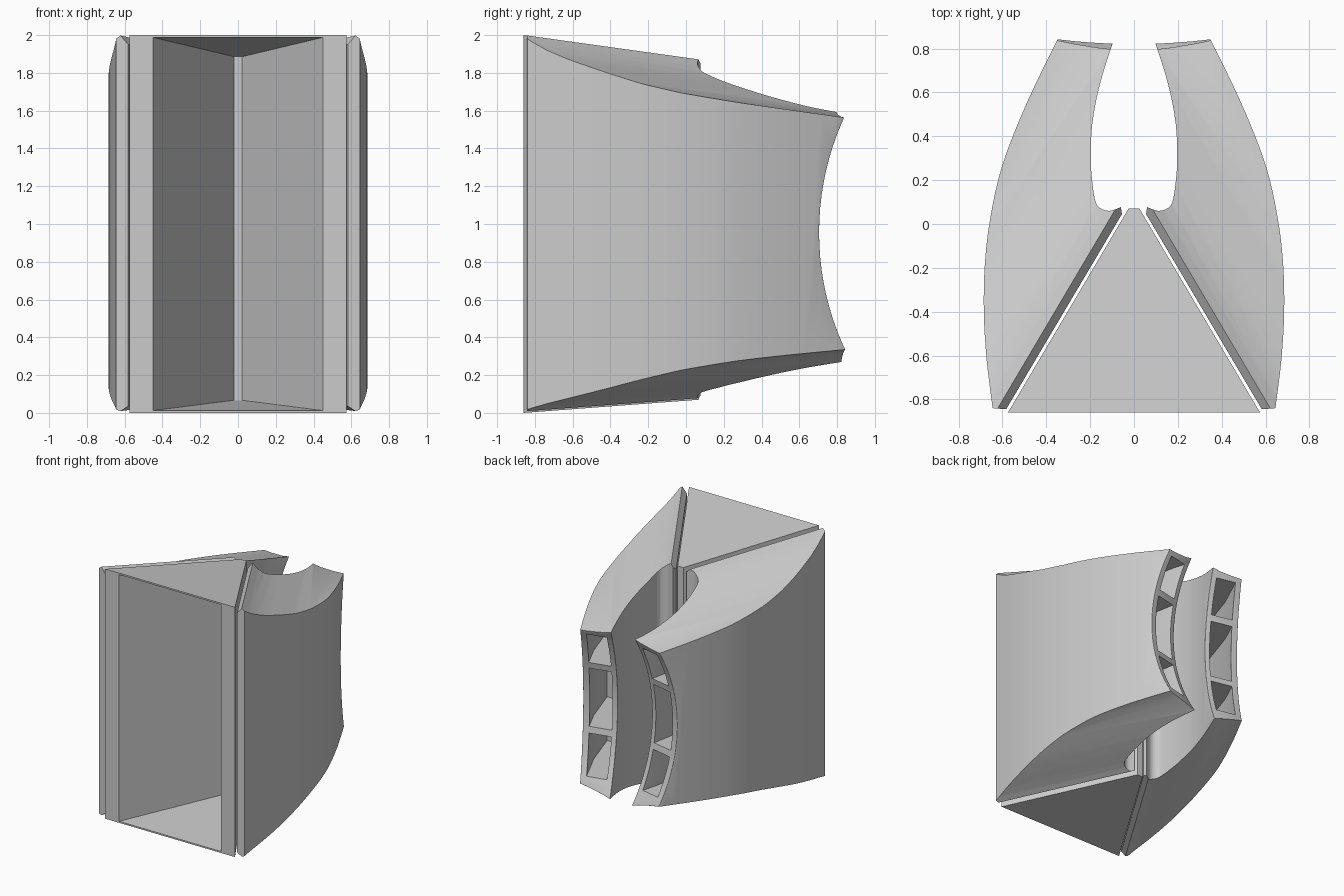
import bpy, bmesh, math
from mathutils import Matrix, Vector

cube = bpy.data.objects.get("Cube")
if cube:
    bpy.data.objects.remove(cube, do_unlink=True)

grey = bpy.data.materials.new("plain_grey")
grey.use_nodes = True
grey.diffuse_color = (0.6, 0.6, 0.6, 1)
grey.node_tree.nodes["Principled BSDF"].inputs["Base Color"].default_value = (0.6, 0.6, 0.6, 1)


def make_object(name, bm):
    bmesh.ops.recalc_face_normals(bm, faces=bm.faces)
    mesh = bpy.data.meshes.new(name)
    bm.to_mesh(mesh)
    bm.free()
    obj = bpy.data.objects.new(name, mesh)
    bpy.context.collection.objects.link(obj)
    return obj


def prism(outline, low, high, splits=()):
    """Extrude a plan outline; low and high give z at each plan point."""
    bm = bmesh.new()
    bottom = [bm.verts.new((x, y, 0)) for x, y in outline]
    top = [bm.verts.new((x, y, 1)) for x, y in outline]
    bm.faces.new(bottom)
    bm.faces.new(top)
    for i in range(len(outline)):
        j = (i + 1) % len(outline)
        bm.faces.new((bottom[i], bottom[j], top[j], top[i]))
    for point, normal in splits:
        geom = bm.verts[:] + bm.edges[:] + bm.faces[:]
        bmesh.ops.bisect_plane(bm, geom=geom, plane_co=point, plane_no=normal)
    for v in bm.verts:
        v.co.z = (high if v.co.z > 0.5 else low)(v.co.x, v.co.y)
    return bm


def cut(obj, cutter):
    """Subtract the cutter, bake the result and discard the cutter."""
    mod = obj.modifiers.new("cut", "BOOLEAN")
    mod.operation = "DIFFERENCE"
    mod.solver = "EXACT"
    mod.object = cutter
    cutter.hide_render = True
    bpy.context.view_layer.update()
    graph = bpy.context.evaluated_depsgraph_get()
    mesh = bpy.data.meshes.new_from_object(obj.evaluated_get(graph))
    obj.modifiers.clear()
    obj.data = mesh
    bpy.data.objects.remove(cutter, do_unlink=True)


def spline(points, steps=4):
    """Smooth curve through plan points."""
    p = [Vector(q) for q in points]
    p = [2 * p[0] - p[1]] + p + [2 * p[-1] - p[-2]]
    curve = []
    for a, b, c, d in zip(p, p[1:], p[2:], p[3:]):
        for k in range(steps):
            t = k / steps
            curve.append(0.5 * (2 * b + (c - a) * t + (2 * a - 5 * b + 4 * c - d) * t ** 2
                                + (3 * b - a - 3 * c + d) * t ** 3))
    return [tuple(q) for q in curve] + [tuple(points[-1])]


def finish(obj):
    obj.data.materials.clear()
    obj.data.materials.append(grey)
    bpy.ops.object.select_all(action="DESELECT")
    obj.select_set(True)
    bpy.context.view_layer.objects.active = obj
    bpy.ops.object.shade_smooth_by_angle(angle=math.radians(28))


# Central wedge: a hollow horn open at the front
def wedge_low(x, y):
    return 0.075 * (y + 0.86)


def wedge_high(x, y):
    return 2 - 0.14 * (y + 0.86)


def trapezoid(x0, y0, x1, y1):
    return [(-x0, y0), (x0, y0), (x1, y1), (-x1, y1)]


wedge = make_object("centre_wedge", prism(trapezoid(0.575, -0.86, 0.025, 0.07), wedge_low, wedge_high))
cavity = make_object("wedge_cavity", prism(trapezoid(0.474, -0.9, 0.022, -0.13),
                                           lambda x, y: wedge_low(x, y) + 0.012,
                                           lambda x, y: wedge_high(x, y) - 0.012))
cut(wedge, cavity)
finish(wedge)

# Side wing caps fall away with distance from the wedge wall
origin = Vector((0.575, -0.86, 0))
along = Vector((-0.55, 0.93, 0)).normalized()
away = Vector((0.93, 0.55, 0)).normalized()
DIST = [0.014, 0.05, 0.09, 0.136, 0.2, 0.265, 0.33, 0.41, 0.5, 0.6, 0.7]
TOP_DROP = [0.045, 0, 0.036, 0.07, 0.105, 0.134, 0.162, 0.196, 0.222, 0.238, 0.247]
LOW_RISE = [0.035, 0.01, 0.028, 0.045, 0.066, 0.088, 0.112, 0.145, 0.182, 0.214, 0.24]


def lookup(table, d):
    for i in range(len(DIST) - 1):
        if d <= DIST[i + 1] or i == len(DIST) - 2:
            f = (d - DIST[i]) / (DIST[i + 1] - DIST[i])
            return table[i] + min(max(f, 0), 1) * (table[i + 1] - table[i])


def wing_high(x, y):
    r = Vector((x, y, 0)) - origin
    return 1.997 - 0.12 * r.dot(along) - lookup(TOP_DROP, r.dot(away))


def wing_low(x, y):
    r = Vector((x, y, 0)) - origin
    return 0.065 * r.dot(along) + lookup(LOW_RISE, r.dot(away))


outer = spline([(0.645, -0.84), (0.672, -0.62), (0.685, -0.4), (0.68, -0.18), (0.655, 0.03),
                (0.6, 0.27), (0.49, 0.55), (0.34, 0.86), (0.268, 1.0)])
inner = spline([(0.045, 0.97), (0.095, 0.83), (0.155, 0.64), (0.19, 0.46), (0.197, 0.3),
                (0.19, 0.19), (0.175, 0.1), (0.15, 0.07), (0.115, 0.06), (0.085, 0.067), (0.06, 0.077)])
outline = outer + inner + [(0.055, 0.045), (0.583, -0.845)]
splits = [(origin + away * d, away) for d in DIST[1:-1]]
wing = make_object("left_wing", prism(outline, wing_low, wing_high, splits))

# Concave rear edge
bm = bmesh.new()
place = (Matrix.Translation((0.2, 2.05, 0.955)) @ Matrix.Rotation(0.22, 4, "Z")
         @ Matrix.Rotation(math.pi / 2, 4, "Y"))
bmesh.ops.create_cone(bm, cap_ends=True, segments=128, radius1=1.36, radius2=1.36, depth=2, matrix=place)
cut(wing, make_object("rear_cutter", bm))

# Rounded rim around the rear edge
bm = bmesh.new()
bm.from_mesh(wing.data)
bmesh.ops.remove_doubles(bm, verts=bm.verts, dist=0.0005)
bm.normal_update()
rear = {f for f in bm.faces if f.normal.y > 0.6 and f.calc_center_median().y > 0.55}
rim = [e for e in bm.edges if sum(f in rear for f in e.link_faces) == 1]
bmesh.ops.bevel(bm, geom=rim, offset=0.018, segments=3, profile=0.5, affect="EDGES", clamp_overlap=True)
bm.to_mesh(wing.data)
bm.free()

# Three deep rear openings separated by shelves
pocket = [(0.09, 0.99), (0.135, 0.86), (0.19, 0.66), (0.235, 0.42), (0.235, 0.22),
          (0.545, 0.22), (0.44, 0.54), (0.3, 0.84), (0.235, 0.99)]
for low, high in ((0.39, 0.69), (0.74, 1.21), (1.26, 1.53)):
    cut(wing, make_object("opening_cutter", prism(pocket, lambda x, y: low, lambda x, y: high)))
finish(wing)

# Mirrored wing
bm = bmesh.new()
bm.from_mesh(wing.data)
bmesh.ops.scale(bm, vec=(-1, 1, 1), verts=bm.verts)
bmesh.ops.reverse_faces(bm, faces=bm.faces)
finish(make_object("right_wing", bm))
